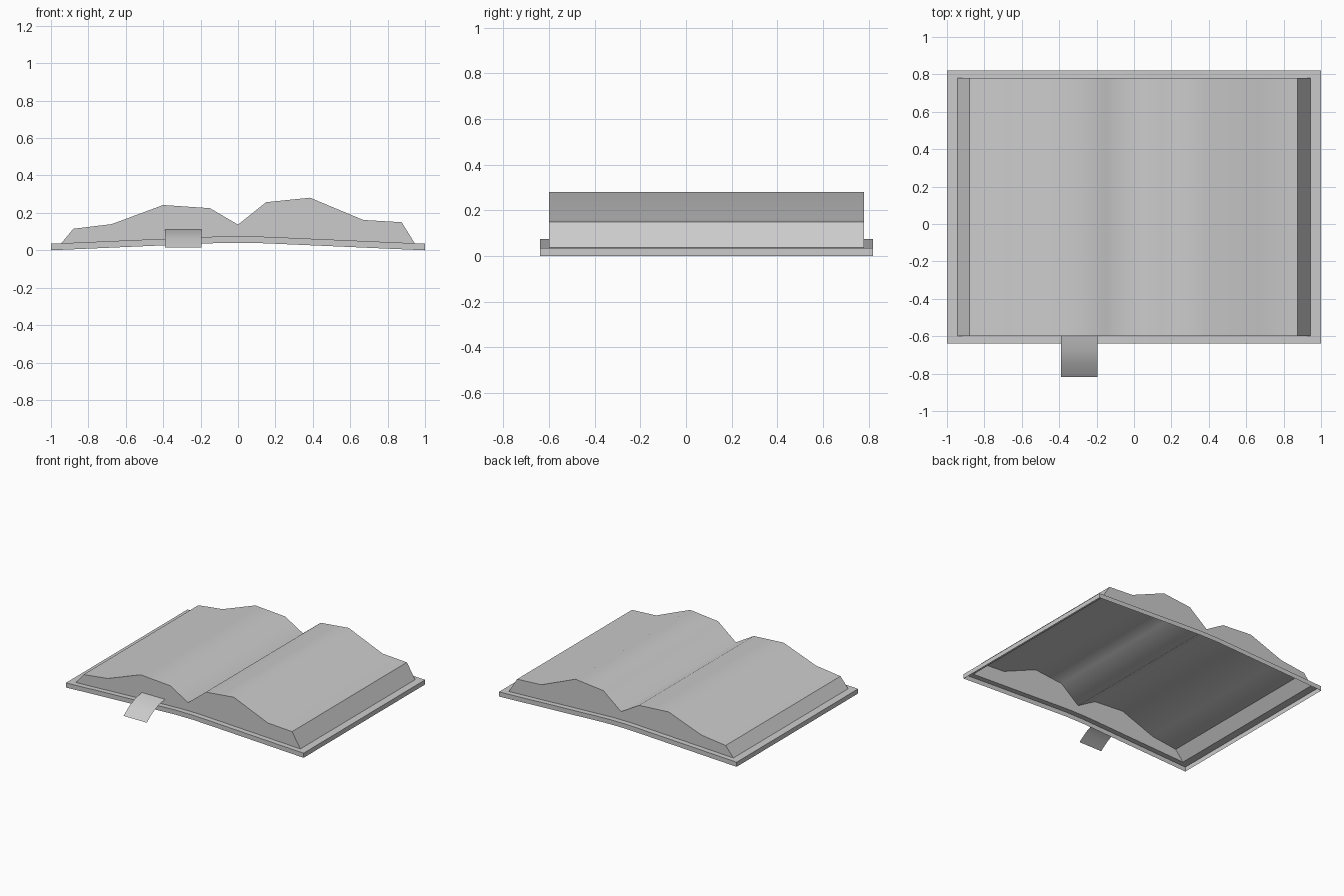
import bpy
import bmesh

cube = bpy.data.objects.get("Cube")
if cube:
    bpy.data.objects.remove(cube, do_unlink=True)

# One matte grey for the whole book
GREY = (0.6, 0.6, 0.6, 1.0)
grey = bpy.data.materials.new("plain grey")
grey.use_nodes = True
grey.diffuse_color = GREY
grey.node_tree.nodes["Principled BSDF"].inputs["Base Color"].default_value = GREY

FRONT, BACK, SIDE = -0.60, 0.78, 0.945   # page block footprint
RIM, THICK = 0.04, 0.035                 # cover border and board thickness


def cover_z(x):
    """Height of the cover's upper face: low edges rising to a flat spine."""
    a = abs(x)
    if a > 0.2:
        return 0.07 - (a - 0.2) / 0.8 * 0.035
    return 0.075 - max(a - 0.07, 0) / 0.13 * 0.005


def finish(name, bm):
    mesh = bpy.data.meshes.new(name)
    bm.to_mesh(mesh)
    bm.free()
    mesh.materials.append(grey)
    obj = bpy.data.objects.new(name, mesh)
    bpy.context.collection.objects.link(obj)
    return obj


# Cover: a border around the pages with a folded-down edge, open underneath
bm = bmesh.new()
xs = [-1, -SIDE, -0.2, -0.07, 0.07, 0.2, SIDE, 1]
ys = [FRONT - RIM, FRONT, BACK, BACK + RIM]
grid = [[bm.verts.new((x, y, cover_z(x))) for y in ys] for x in xs]
for i in range(len(xs) - 1):
    for j in range(3):
        if j == 1 and 0 < i < len(xs) - 2:
            continue                     # opening beneath the pages
        bm.faces.new((grid[i][j], grid[i + 1][j],
                      grid[i + 1][j + 1], grid[i][j + 1]))


def on_outline(edge):
    a, b = (v.co for v in edge.verts)
    return (abs(a.x) == abs(b.x) == 1 and a.x == b.x) or (
        a.y == b.y and (a.y < FRONT - 0.01 or a.y > BACK + 0.01))


outline = [e for e in bm.edges if on_outline(e)]
skirt = bmesh.ops.extrude_edge_only(bm, edges=outline)["geom"]
bmesh.ops.translate(bm, vec=(0, 0, -THICK),
                    verts=[g for g in skirt if isinstance(g, bmesh.types.BMVert)])
bmesh.ops.recalc_face_normals(bm, faces=bm.faces)
if sum(f.normal.z for f in bm.faces) < 0:
    bmesh.ops.reverse_faces(bm, faces=bm.faces)
finish("cover", bm)

# Pages: wavy open spread with end walls, hollow underneath
profile = [(-SIDE, cover_z(SIDE)), (-0.88, 0.115), (-0.675, 0.14), (-0.4, 0.242),
           (-0.15, 0.225), (0, 0.137), (0.15, 0.257), (0.385, 0.281),
           (0.67, 0.162), (0.875, 0.15), (SIDE, cover_z(SIDE))]
base = [(x, cover_z(x)) for x in (0.2, 0.07, -0.07, -0.2)]
bm = bmesh.new()
front, back = [[bm.verts.new((x, y, z)) for x, z in profile + base]
               for y in (FRONT, BACK)]
for i in range(len(profile) - 1):
    bm.faces.new((front[i], front[i + 1], back[i + 1], back[i])).smooth = True
bm.faces.new(front[::-1])
bm.faces.new(back)
for e in bm.edges:
    a, b = (v.co for v in e.verts)
    runs_along = a.x == b.x
    e.smooth = runs_along and abs(a.x) < 0.8   # crisp rims, soft page waves
finish("pages", bm)

# Bookmark ribbon: thin strip curling down over the front edge
path = [(FRONT, 0.11), (-0.68, 0.093), (-0.75, 0.063), (-0.818, 0.015)]
bm = bmesh.new()
rows = [[bm.verts.new((x, y, z)) for x in (-0.39, -0.195)] for y, z in path]
for top, low in zip(rows, rows[1:]):
    bm.faces.new((low[0], low[1], top[1], top[0])).smooth = True
finish("bookmark_ribbon", bm)
